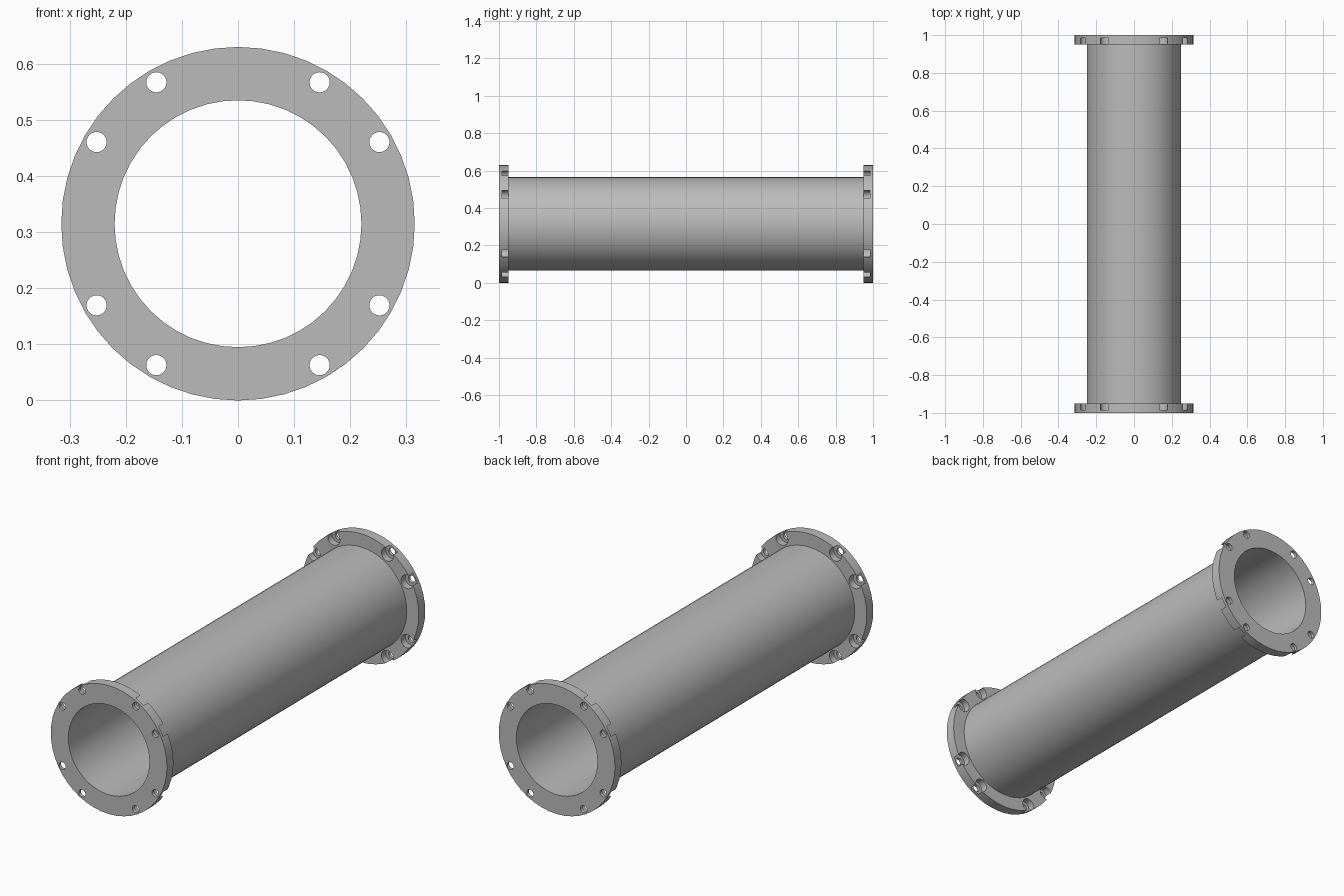
import bpy, bmesh
from math import cos, sin, pi, radians

cube = bpy.data.objects.get("Cube")
if cube:
    bpy.data.objects.remove(cube, do_unlink=True)

BORE, PIPE, RIM = 0.22, 0.25, 0.315   # radii
HALF, THICK = 1.0, 0.05               # half length, flange thickness
BOLT_CIRCLE, HOLE, POCKET = 0.291, 0.018, 0.033
WEB = 0.016                           # metal left under each bolt head

steel = bpy.data.materials.new("grey_steel")
steel.use_nodes = True
grey = (0.5, 0.5, 0.5, 1)
steel.diffuse_color = grey
steel.node_tree.nodes["Principled BSDF"].inputs["Base Color"].default_value = grey


def lathe(bm, profile, sides, cx=0, cz=0, closed=False):
    """Turn (radius, y) points about an axis along y; cap or close the ends."""
    rings = [[bm.verts.new((cx + r * cos(2 * pi * i / sides), y,
                            cz + r * sin(2 * pi * i / sides)))
              for i in range(sides)] for r, y in profile]
    pairs = list(zip(rings, rings[1:]))
    if closed:
        pairs.append((rings[-1], rings[0]))
    else:
        bm.faces.new(rings[0])
        bm.faces.new(rings[-1])
    for a, b in pairs:
        for i in range(sides):
            j = (i + 1) % sides
            bm.faces.new((a[i], a[j], b[j], b[i]))


def finish(bm, name):
    bmesh.ops.recalc_face_normals(bm, faces=bm.faces)
    mesh = bpy.data.meshes.new(name)
    bm.to_mesh(mesh)
    bm.free()
    mesh.materials.append(steel)
    obj = bpy.data.objects.new(name, mesh)
    obj.location.z = RIM
    bpy.context.collection.objects.link(obj)
    return obj


# Pipe with a flange at each end
half = [(BORE, HALF), (RIM, HALF), (RIM, HALF - THICK), (PIPE, HALF - THICK)]
bm = bmesh.new()
lathe(bm, half + [(r, -y) for r, y in reversed(half)], 48, closed=True)
pipe = finish(bm, "flanged_pipe")

# Bolt holes, with head pockets on the inner side that break through the rim
bm = bmesh.new()
for side in (-1, 1):
    drill = [(HOLE, HALF + 0.02), (HOLE, HALF - WEB),
             (POCKET, HALF - WEB), (POCKET, HALF - THICK - 0.02)]
    for quarter in range(4):
        for angle in (30, 60):
            a = radians(90 * quarter + angle)
            lathe(bm, [(r, side * y) for r, y in drill], 24,
                  BOLT_CIRCLE * cos(a), BOLT_CIRCLE * sin(a))
cutter = finish(bm, "bolt_hole_cutter")
cutter.hide_render = True

cut = pipe.modifiers.new("bolt_holes", 'BOOLEAN')
cut.operation = 'DIFFERENCE'
cut.solver = 'EXACT'
cut.object = cutter

bpy.ops.object.select_all(action='DESELECT')
pipe.select_set(True)
bpy.context.view_layer.objects.active = pipe
bpy.ops.object.modifier_apply(modifier=cut.name)
bpy.data.objects.remove(cutter, do_unlink=True)
bpy.ops.object.shade_smooth_by_angle(angle=radians(30))
